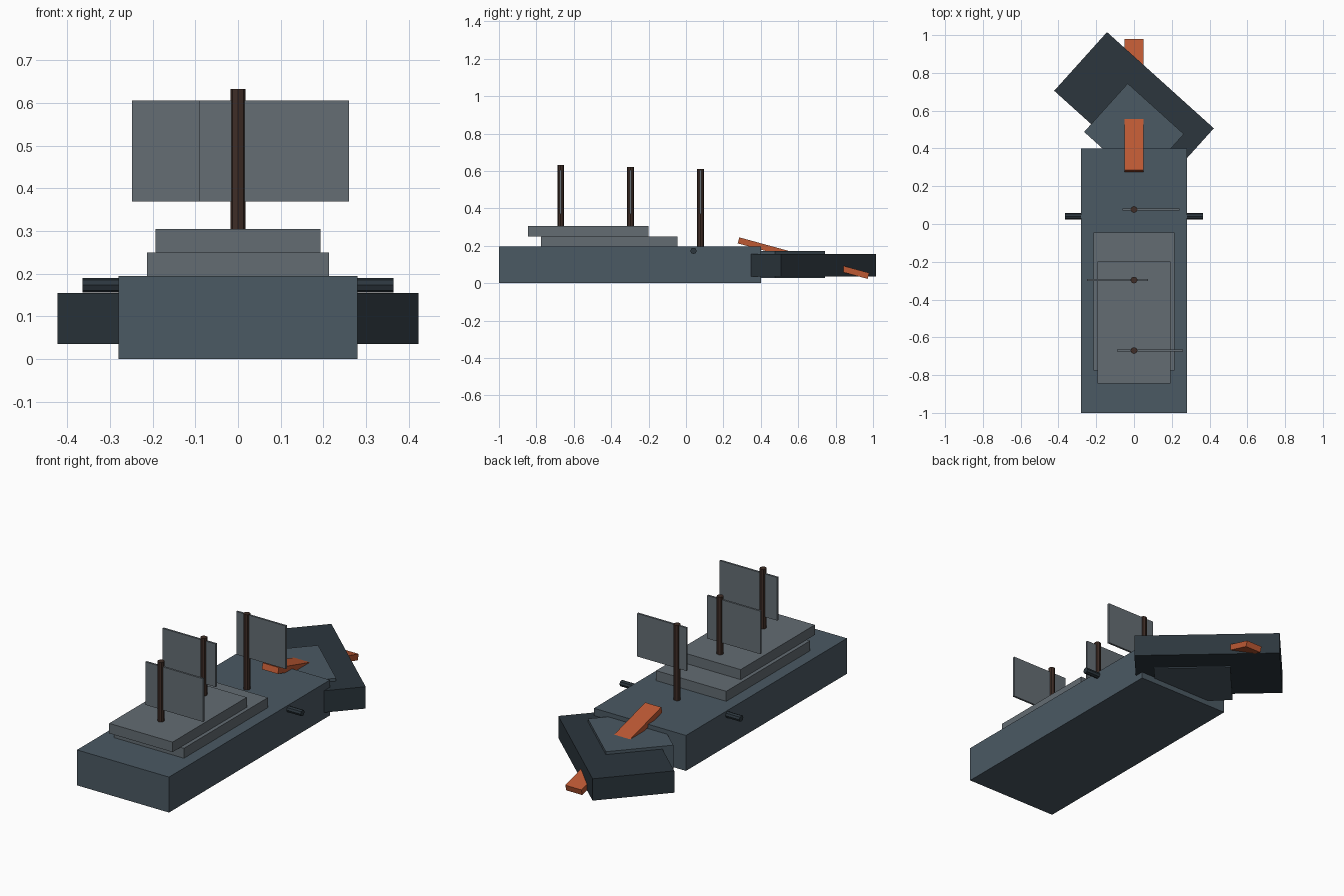
import bpy
from math import radians, pi

if "Cube" in bpy.data.objects:
    bpy.data.objects.remove(bpy.data.objects["Cube"])


def material(name, rgb):
    m = bpy.data.materials.new(name)
    m.diffuse_color = (*rgb, 1)
    m.use_nodes = True
    m.node_tree.nodes["Principled BSDF"].inputs["Base Color"].default_value = m.diffuse_color
    return m


SLATE = material("slate", (0.07, 0.10, 0.125))
DECK = material("deck_grey", (0.125, 0.15, 0.17))
DARK = material("dark_iron", (0.025, 0.037, 0.047))
ORANGE = material("rust_orange", (0.51, 0.10, 0.034))
WOOD = material("dark_wood", (0.05, 0.027, 0.02))
SAIL = material("sail_grey", (0.13, 0.155, 0.175))


def box(name, center, size, mat, rot=(0, 0, 0)):
    bpy.ops.mesh.primitive_cube_add(size=1, location=center, rotation=rot)
    ob = bpy.context.object
    ob.name = name
    ob.scale = size
    ob.data.materials.append(mat)
    return ob


def rod(name, center, radius, length, mat, rot=(0, 0, 0)):
    bpy.ops.mesh.primitive_cylinder_add(vertices=8, radius=radius, depth=length,
                                        location=center, rotation=rot)
    ob = bpy.context.object
    ob.name = name
    ob.data.materials.append(mat)
    return ob


# Hull and stepped decks
box("hull", (0, -0.3, 0.0975), (0.56, 1.4, 0.195), SLATE)
box("lower_deck", (0, -0.41, 0.2225), (0.427, 0.73, 0.055), DECK)
box("upper_deck", (0, -0.522, 0.2775), (0.386, 0.645, 0.055), DECK)

# Bow blocks, turned in plan
turn = (0, 0, radians(-42))
box("bow_block", (0, 0.482, 0.10), (0.40, 0.345, 0.142), SLATE, turn)
box("ram_block", (0, 0.606, 0.095), (0.761, 0.418, 0.12), DARK, turn)

# Sloping beam passing through the bow
box("bow_beam", (0, 0.628, 0.134), (0.098, 0.72, 0.033), ORANGE, (radians(-15.3), 0, 0))

# Masts with off-centre sails: y, foot, top, sail left, sail right
masts = [("front", -0.67, 0.30, 0.633, -0.09, 0.26),
         ("middle", -0.297, 0.30, 0.622, -0.248, 0.075),
         ("rear", 0.077, 0.19, 0.61, -0.06, 0.24)]
for tag, y, foot, top, left, right in masts:
    rod(tag + "_mast", (0, y, (foot + top) / 2), 0.018, top - foot, WOOD)
    box(tag + "_sail", ((left + right) / 2, y, 0.488), (right - left, 0.011, 0.237), SAIL)

# Side barrels
for tag, s in (("left", -1), ("right", 1)):
    rod(tag + "_barrel", (s * 0.305, 0.04, 0.173), 0.017, 0.12, DARK, (0, pi / 2, 0))
